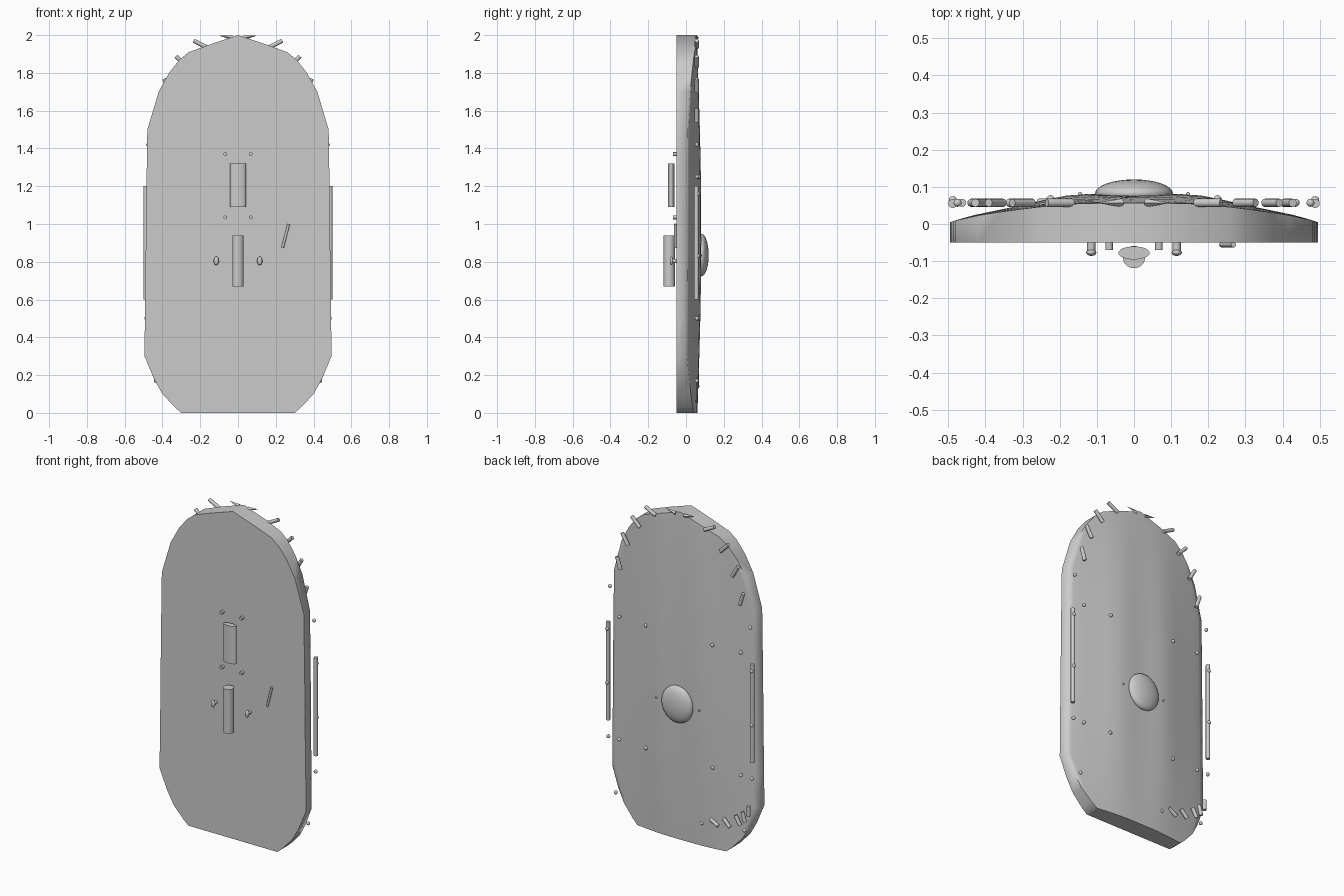
import bpy, bmesh, math
from mathutils import Vector

if "Cube" in bpy.data.objects:
    bpy.data.objects.remove(bpy.data.objects["Cube"])

grey = bpy.data.materials.new("plain_grey")
grey.use_nodes = True
grey.diffuse_color = (0.6, 0.6, 0.6, 1)
grey.node_tree.nodes["Principled BSDF"].inputs["Base Color"].default_value = (0.6, 0.6, 0.6, 1)

FRONT = -0.05
# Half outline of the shield: (height, half width)
OUTLINE = [(0, .30), (.03, .335), (.1, .40), (.18, .445), (.3, .495), (.5, .493),
           (.7, .49), (.9, .488), (1.1, .486), (1.3, .483), (1.5, .48), (1.7, .42),
           (1.8, .365), (1.87, .31), (1.91, .26), (1.95, .15), (2, 0)]


def finish(bm, name, smooth_angle=None):
    bmesh.ops.recalc_face_normals(bm, faces=bm.faces)
    mesh = bpy.data.meshes.new(name)
    bm.to_mesh(mesh)
    bm.free()
    mesh.materials.append(grey)
    obj = bpy.data.objects.new(name, mesh)
    bpy.context.collection.objects.link(obj)
    bpy.ops.object.select_all(action='DESELECT')
    obj.select_set(True)
    bpy.context.view_layer.objects.active = obj
    if smooth_angle is None:
        bpy.ops.object.shade_smooth()
    else:
        bpy.ops.object.shade_smooth_by_angle(angle=math.radians(smooth_angle))
    return obj


def back_y(x, z):
    """Curved back of the shield, with two shallow upright folds."""
    across = max(0, 1 - (abs(x) / .495) ** 2)
    along = max(0, 1 - ((z - .95) / 1.05) ** 2)
    fold = -.006 * math.cos(math.tau * x / .34) * across * along
    return .005 + .052 * across + .025 * across * along + fold


def rod(name, start, end, radius, tip=None, sides=16):
    start, end = Vector(start), Vector(end)
    axis = end - start
    bm = bmesh.new()
    bmesh.ops.create_cone(bm, cap_ends=True, segments=sides, radius1=radius,
                          radius2=radius if tip is None else tip, depth=axis.length)
    bmesh.ops.rotate(bm, verts=bm.verts, matrix=axis.to_track_quat('Z', 'Y').to_matrix())
    bmesh.ops.translate(bm, verts=bm.verts, vec=(start + end) / 2)
    return finish(bm, name, 40)


def ball(name, centre, size, u=12, v=8):
    bm = bmesh.new()
    bmesh.ops.create_uvsphere(bm, u_segments=u, v_segments=v, radius=1)
    bmesh.ops.scale(bm, verts=bm.verts, vec=size)
    bmesh.ops.translate(bm, verts=bm.verts, vec=centre)
    return finish(bm, name)


def peg(name, x, z, angle, length=.078):
    """Short rod behind the rim, lying in the plane of the shield."""
    a = math.radians(angle)
    dx, dz = math.cos(a) * length / 2, math.sin(a) * length / 2
    return rod(name, (x - dx, .057, z - dz), (x + dx, .057, z + dz), .011)


# Shield body: matching front and back grids joined by a rim
bm = bmesh.new()
columns = [-1, -.94] + [i / 8 for i in range(-7, 8)] + [.94, 1]
sheets = []
for back in (False, True):
    sheets.append([[bm.verts.new((u * w, back_y(u * w, z) if back else FRONT, z))
                    for u in columns] for z, w in OUTLINE])
for sheet in sheets:
    for low, high in zip(sheet, sheet[1:]):
        for i in range(len(columns) - 1):
            bm.faces.new((low[i], low[i + 1], high[i + 1], high[i]))
front, back = sheets
for i in range(len(columns) - 1):
    bm.faces.new((front[0][i], front[0][i + 1], back[0][i + 1], back[0][i]))
for k in range(len(OUTLINE) - 1):
    for i in (0, -1):
        bm.faces.new((front[k][i], front[k + 1][i], back[k + 1][i], back[k][i]))
bmesh.ops.remove_doubles(bm, verts=bm.verts, dist=.0005)
finish(bm, "shield_body", 80)

# Domed boss on the back
ball("back_boss", (0, .082, .835), (.105, .038, .112), 32, 16)

# Grips on the front
upper = rod("upper_grip", (0, 0, 1.09), (0, 0, 1.32), .042, sides=32)
upper.scale.y = .42
upper.location.y = -.078
rod("lower_grip", (0, -.089, .67), (0, -.089, .94), .03, sides=32)
rod("slanted_pin", (.236, -.056, .875), (.268, -.056, 1.0), .007)

for side, s in (("left", 1), ("right", -1)):
    # Front studs and knobs
    for z in (1.035, 1.37):
        stud = rod(side + "_front_stud", (s * .067, FRONT, z), (s * .067, -.07, z), .01)
    rod(side + "_knob_stem", (s * .115, FRONT, .805), (s * .115, -.075, .805), .011)
    ball(side + "_knob_head", (s * .115, -.077, .805), (.014, .009, .023))

    # Side bars behind the rim
    rod(side + "_side_bar", (s * .488, .055, .6), (s * .488, .055, 1.2), .012)

    # Pegs fanned around the top
    for x, z, tilt in ((.2, 1.953, 27), (.3, 1.86, 45), (.372, 1.735, 60), (.415, 1.577, 72)):
        peg(side + "_top_peg", s * x, z, tilt if s > 0 else 180 - tilt)

    # Crest point
    crest = rod(side + "_crest_point", (s * .03, .057, 1.985), (s * .1, .057, 1.998), .012, 0, 4)

    # Rivets along the rim, on the bars and across the back
    for x, z in ((.475, 1.42), (.485, .5), (.435, .17)):
        ball(side + "_rim_rivet", (s * x, .057, z), (.011, .011, .011))
    for z in (1.16, .83):
        ball(side + "_bar_rivet", (s * .488, .064, z), (.011, .011, .011))
    for x in (.225, .41):
        for z in (1.25, .5):
            y = max(.057, back_y(x, z))
            ball(side + "_back_rivet", (s * x, y, z), (.011, .011, .011))
    ball(side + "_boss_rivet", (s * .145, back_y(.145, .835), .835), (.006, .006, .006))

# Pegs fanned around the lower right corner
for i, (x, z) in enumerate(((-.23, .165), (-.315, .185), (-.39, .22), (-.43, .25), (-.463, .295))):
    peg("corner_peg", x, z, 210 + 15 * i, .062)
ball("corner_rivet", (-.15, .06, .14), (.011, .011, .011))
